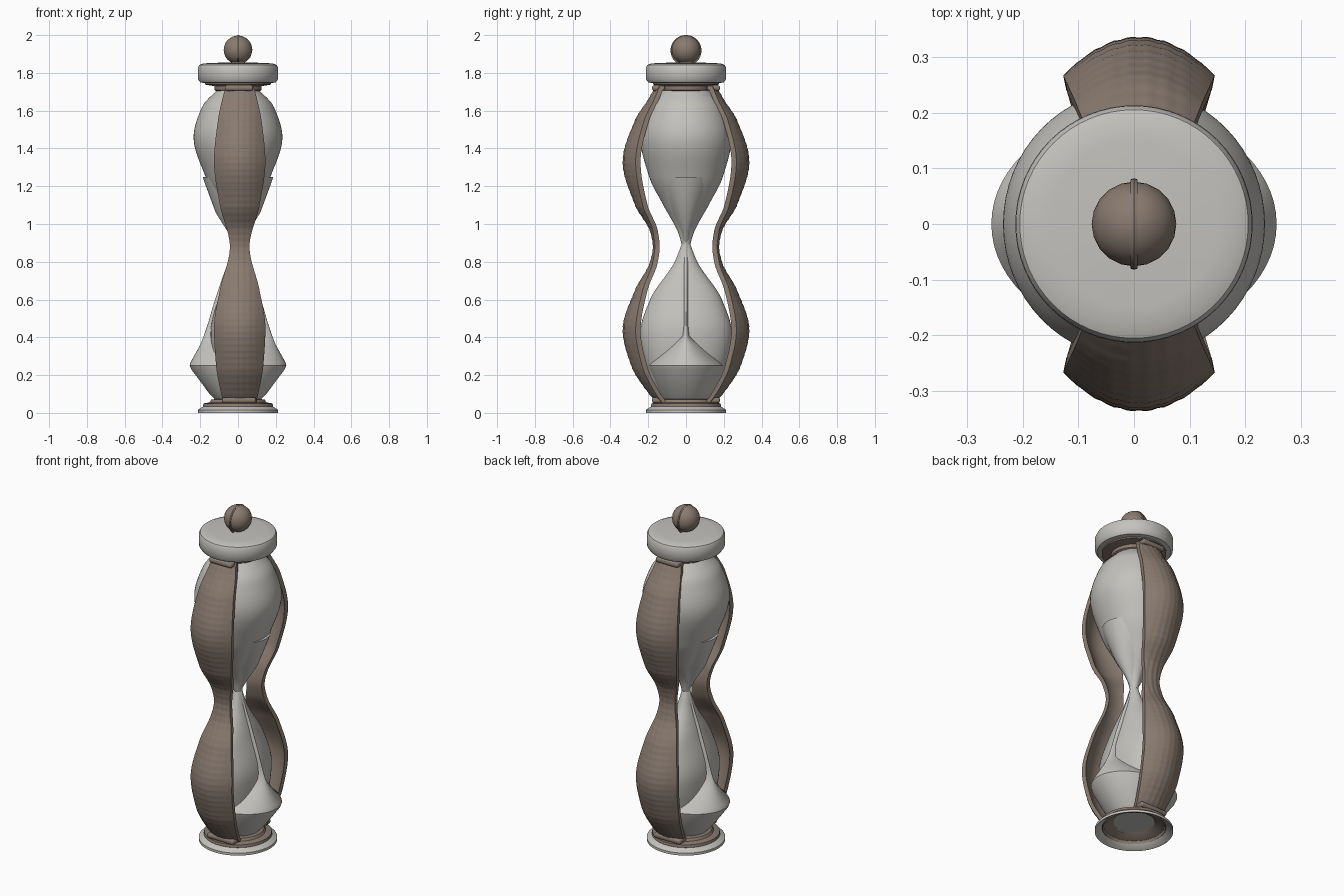
import bpy, bmesh, math

if "Cube" in bpy.data.objects:
    bpy.data.objects.remove(bpy.data.objects["Cube"], do_unlink=True)


def make_material(name, rgb):
    mat = bpy.data.materials.new(name)
    mat.use_nodes = True
    color = (*rgb, 1)
    mat.diffuse_color = color
    mat.node_tree.nodes["Principled BSDF"].inputs["Base Color"].default_value = color
    return mat


GRAY = make_material("pale gray", (0.55, 0.54, 0.51))
BROWN = make_material("warm brown", (0.25, 0.195, 0.16))


def smooth_value(keys, t):
    """Monotone cubic value through (position, value) keys."""
    slopes = [(b[1] - a[1]) / (b[0] - a[0]) for a, b in zip(keys, keys[1:])]
    tangents = [slopes[0]]
    for a, b in zip(slopes, slopes[1:]):
        tangents.append(2 * a * b / (a + b) if a * b > 0 else 0)
    tangents.append(slopes[-1])
    t = min(max(t, keys[0][0]), keys[-1][0])
    for i, (a, b) in enumerate(zip(keys, keys[1:])):
        if t <= b[0]:
            h = b[0] - a[0]
            s = (t - a[0]) / h
            return ((1 + 2 * s) * (1 - s) ** 2 * a[1] + s * (1 - s) ** 2 * h * tangents[i]
                    + s * s * (3 - 2 * s) * b[1] + s * s * (s - 1) * h * tangents[i + 1])


def finish(bm, name, mat, angle=35):
    bmesh.ops.recalc_face_normals(bm, faces=bm.faces)
    mesh = bpy.data.meshes.new(name)
    bm.to_mesh(mesh)
    bm.free()
    mesh.materials.append(mat)
    obj = bpy.data.objects.new(name, mesh)
    bpy.context.collection.objects.link(obj)
    bpy.ops.object.select_all(action='DESELECT')
    obj.select_set(True)
    bpy.context.view_layer.objects.active = obj
    bpy.ops.object.shade_smooth_by_angle(angle=math.radians(angle))
    return obj


def loft(name, mat, rows, caps=True, loop=False, sides=64):
    """Stack elliptical rings given as (z, x radius, y radius)."""
    bm = bmesh.new()
    rings = []
    for z, rx, ry in rows:
        turns = [2 * math.pi * i / sides for i in range(sides)]
        rings.append([bm.verts.new((rx * math.cos(a), ry * math.sin(a), z)) for a in turns])
    pairs = list(zip(rings, rings[1:]))
    if loop:
        pairs.append((rings[-1], rings[0]))
    for low, high in pairs:
        for i in range(sides):
            j = (i + 1) % sides
            bm.faces.new((low[i], low[j], high[j], high[i]))
    if caps and not loop:
        bm.faces.new(rings[0])
        bm.faces.new(rings[-1])
    return finish(bm, name, mat)


def smooth_loft(name, mat, x_keys, y_keys, steps=48):
    low, high = x_keys[0][0], x_keys[-1][0]
    heights = [low + (high - low) * i / steps for i in range(steps + 1)]
    return loft(name, mat, [(z, smooth_value(x_keys, z), smooth_value(y_keys, z)) for z in heights])


def turned(name, mat, profile, **options):
    return loft(name, mat, [(z, r, r) for r, z in profile], **options)


# Glass bulbs, narrower from the front than from the side below their crowns
smooth_loft("upper_glass", GRAY,
            [(0.88, 0.02), (0.95, 0.035), (1.1, 0.1), (1.25, 0.172), (1.46, 0.235), (1.62, 0.19), (1.72, 0.1)],
            [(0.88, 0.02), (0.95, 0.04), (1.1, 0.12), (1.25, 0.195), (1.46, 0.242), (1.62, 0.2), (1.72, 0.11)])
smooth_loft("lower_glass", GRAY,
            [(0.06, 0.1), (0.2, 0.13), (0.42, 0.145), (0.65, 0.09), (0.8, 0.045), (0.9, 0.02)],
            [(0.06, 0.12), (0.2, 0.195), (0.42, 0.243), (0.6, 0.19), (0.8, 0.06), (0.9, 0.02)])

# Sand showing through the glass at its sides
loft("upper_sand", GRAY, [(0.9, 0.022, 0.02), (0.96, 0.055, 0.03), (1.06, 0.118, 0.08),
                          (1.2, 0.17, 0.14), (1.25, 0.187, 0.152)])
loft("lower_sand", GRAY, [(0.06, 0.11, 0.11), (0.1, 0.15, 0.14), (0.23, 0.247, 0.195), (0.25, 0.256, 0.2),
                          (0.27, 0.25, 0.185), (0.36, 0.2, 0.09), (0.41, 0.18, 0.028), (0.47, 0.16, 0.022),
                          (0.58, 0.128, 0.022), (0.71, 0.085, 0.02), (0.83, 0.04, 0.018), (0.91, 0.02, 0.015)])

# Straps, curved plates with a faint woven relief
OUTER = [(0.055, 0.155), (0.1, 0.195), (0.25, 0.29), (0.44, 0.335), (0.65, 0.27), (0.8, 0.19), (0.88, 0.175),
         (0.96, 0.19), (1.1, 0.27), (1.33, 0.335), (1.55, 0.27), (1.66, 0.2), (1.73, 0.16)]
WIDTH = [(0.055, 0.088), (0.25, 0.125), (0.45, 0.136), (0.65, 0.105), (0.88, 0.052), (1.1, 0.105),
         (1.33, 0.136), (1.55, 0.115), (1.73, 0.075)]


def strap(name, side, rows=150, columns=24):
    bm = bmesh.new()
    sections = []
    for i in range(rows + 1):
        z = 0.055 + 1.675 * i / rows
        width, outer = smooth_value(WIDTH, z), smooth_value(OUTER, z)
        front, back = [], []
        for j in range(columns + 1):
            u = 2 * j / columns - 1
            x = u * width
            y = outer - 3.7 * x * x
            relief = 0.0025 * math.sin(95 * (x + z)) * math.sin(95 * (x - z)) * (1 - u ** 4)
            front.append(bm.verts.new((x + 0.009, side * (y + relief), z)))
            back.append(bm.verts.new((x * 0.96 + 0.009, side * (y - 0.026), z)))
        sections.append(front + back[::-1])
    for low, high in zip(sections, sections[1:]):
        for i in range(len(low)):
            j = (i + 1) % len(low)
            bm.faces.new((low[i], low[j], high[j], high[i]))
    bm.faces.new(sections[0])
    bm.faces.new(sections[-1])
    finish(bm, name, BROWN, 50)


# Blocks joining the strap ends to the collars
def strap_end(name, side, z, width):
    bm = bmesh.new()
    bmesh.ops.create_cube(bm, size=1)
    for v in bm.verts:
        v.co = (v.co.x * width + 0.005, side * 0.145 + v.co.y * 0.07, z + v.co.z * 0.03)
    bmesh.ops.bevel(bm, geom=bm.edges[:], offset=0.012, segments=3, affect='EDGES', profile=0.5)
    finish(bm, name, BROWN)


for label, side in (("front", -1), ("back", 1)):
    strap(label + "_strap", side)
    strap_end(label + "_strap_top", side, 1.72, 0.15)
    strap_end(label + "_strap_foot", side, 0.067, 0.18)

# Lid and the collar beneath it
turned("lid", GRAY, [(0.17, 1.745), (0.2, 1.75), (0.211, 1.765), (0.213, 1.8), (0.212, 1.828),
                     (0.205, 1.842), (0.185, 1.85), (0.15, 1.852), (0.07, 1.855), (0.01, 1.857)])
turned("upper_collar", BROWN, [(0.11, 1.7), (0.125, 1.71), (0.125, 1.73), (0.175, 1.738), (0.175, 1.75)])

# Hollow base: stepped brown collar on a thin pale flange
turned("lower_collar", BROWN, [(0.17, 0.02), (0.186, 0.035), (0.183, 0.05), (0.15, 0.056), (0.142, 0.07),
                               (0.11, 0.075), (0.11, 0.06), (0.135, 0.045), (0.165, 0.035)], loop=True)
turned("base_flange", GRAY, [(0.213, 0.0), (0.213, 0.015), (0.195, 0.028), (0.18, 0.036),
                             (0.165, 0.034), (0.175, 0.024), (0.195, 0.008)], loop=True)

# Knob with a thin raised band
bm = bmesh.new()
bmesh.ops.create_icosphere(bm, subdivisions=3, radius=0.076)
bmesh.ops.translate(bm, verts=bm.verts, vec=(0, 0, 1.922))
finish(bm, "knob", BROWN)

band = turned("knob_band", BROWN, [(0.07, -0.006), (0.08, -0.006), (0.082, 0), (0.08, 0.006), (0.07, 0.006)],
              loop=True, sides=48)
band.rotation_euler = (0, math.pi / 2, 0)
band.location = (0, 0, 1.918)
